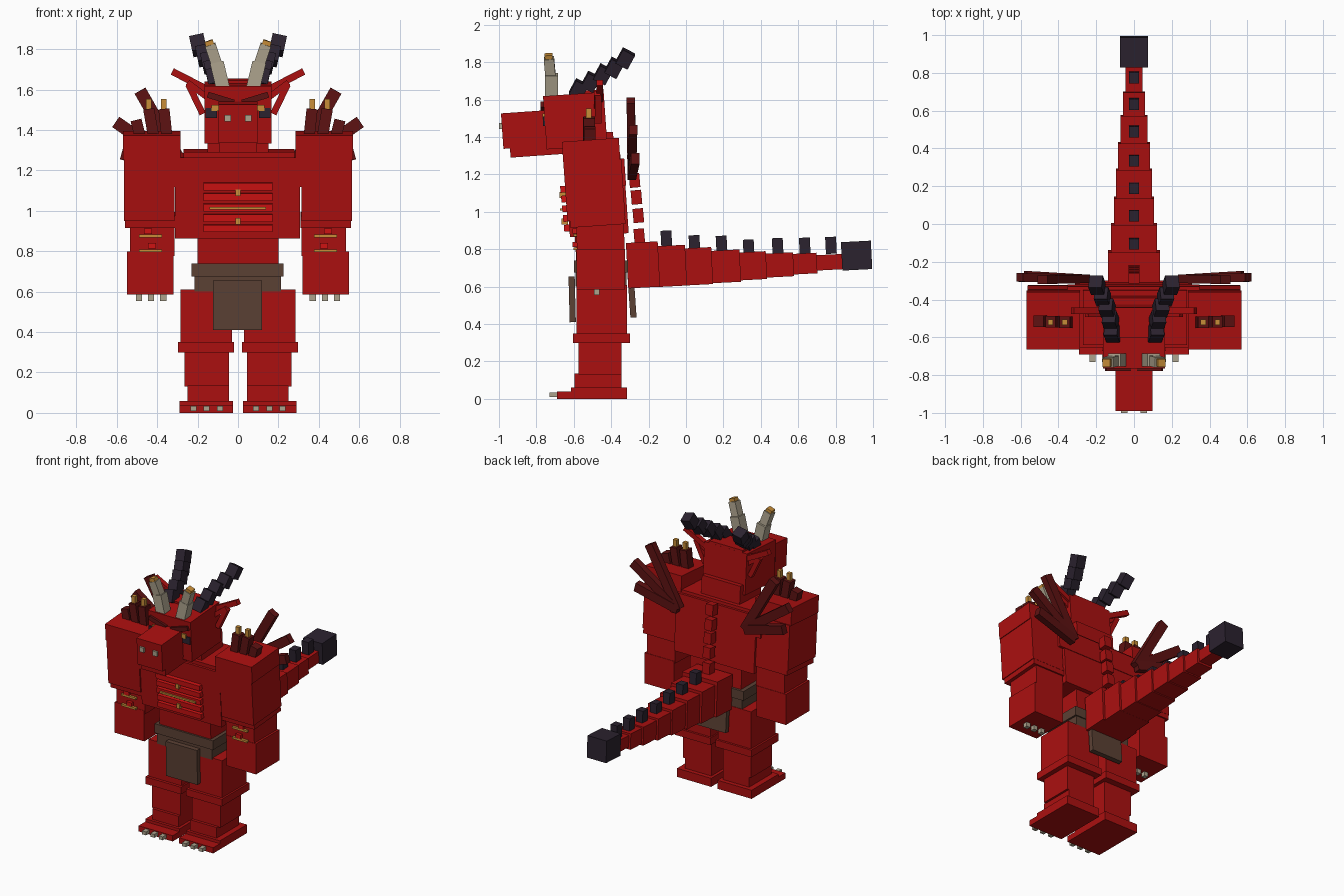
import bpy, bmesh, math
from mathutils import Matrix, Vector

if "Cube" in bpy.data.objects:
    bpy.data.objects.remove(bpy.data.objects["Cube"])


def material(name, rgb):
    m = bpy.data.materials.new(name)
    m.diffuse_color = (*rgb, 1)
    m.use_nodes = True
    m.node_tree.nodes["Principled BSDF"].inputs["Base Color"].default_value = m.diffuse_color
    return m


RED = material("red hide", (0.41, 0.005, 0.005))
BRIGHT = material("bright red plates", (0.62, 0.006, 0.006))
DARK = material("dark red spines", (0.11, 0.006, 0.006))
BLACK = material("black horn", (0.024, 0.016, 0.028))
BONE = material("bone", (0.42, 0.37, 0.27))
GOLD = material("gold", (0.58, 0.27, 0.04))
LEATHER = material("brown leather", (0.105, 0.052, 0.034))


def make(name, matrix, mat):
    bm = bmesh.new()
    bmesh.ops.create_cube(bm, size=1, matrix=matrix)
    if matrix.determinant() < 0:
        bmesh.ops.reverse_faces(bm, faces=bm.faces[:])
    me = bpy.data.meshes.new(name)
    bm.to_mesh(me)
    bm.free()
    me.materials.append(mat)
    bpy.context.collection.objects.link(bpy.data.objects.new(name, me))


def place(name, matrix, mat, pair):
    """Make one part, or a mirrored pair."""
    if pair:
        make("right_" + name, matrix, mat)
        make("left_" + name, Matrix.Scale(-1, 4, (1, 0, 0)) @ matrix, mat)
    else:
        make(name, matrix, mat)


def box(name, x, y, z, mat, pair=False, tilt=0, roll=0):
    """Box from ranges; tilt in degrees about x, roll about y."""
    c = Vector([(a + b) / 2 for a, b in (x, y, z)])
    s = [b - a for a, b in (x, y, z)]
    m = (Matrix.Translation(c) @ Matrix.Rotation(math.radians(roll), 4, 'Y')
         @ Matrix.Rotation(math.radians(tilt), 4, 'X') @ Matrix.Diagonal((*s, 1)))
    place(name, m, mat, pair)


def bar(name, p, q, w, d, mat, pair=True):
    """Square bar from p to q, width w, depth d (along y where possible)."""
    p, q = Vector(p), Vector(q)
    axis = (q - p).normalized()
    side = Vector((0, 1, 0)).cross(axis)
    if side.length < 0.3:
        side = Vector((1, 0, 0))
    side = (side - axis * side.dot(axis)).normalized()
    depth = axis.cross(side)
    rot = Matrix((side, depth, axis)).transposed().to_4x4()
    m = (Matrix.Translation((p + q) / 2) @ rot
         @ Matrix.Diagonal((w, d, (q - p).length, 1)))
    place(name, m, mat, pair)


# Legs and feet
box("heel", (.025, .29), (-.615, -.315), (0, .06), RED, True)
box("toe_plate", (.025, .29), (-.69, -.60), (0, .04), RED, True)
for i, x in enumerate((.09, .155, .22)):
    box(f"toe_claw_{i}", (x - .015, x + .015), (-.73, -.68), (.01, .034), BONE, True)
box("ankle", (.045, .25), (-.595, -.345), (.06, .135), RED, True)
box("shin", (.045, .265), (-.575, -.345), (.13, .31), RED, True)
box("knee", (.02, .298), (-.605, -.30), (.30, .35), RED, True)
box("thigh", (.03, .285), (-.585, -.315), (.35, .61), RED, True)
box("hips", (-.2, .2), (-.575, -.33), (.58, .70), RED)

# Belt and cloth flaps
box("belt", (-.23, .225), (-.60, -.31), (.675, .74), LEATHER)
box("belt_lower", (-.215, .212), (-.592, -.318), (.60, .68), LEATHER)
box("front_flap", (-.123, .12), (-.625, -.592), (.41, .655), LEATHER, tilt=1.5)
box("back_flap", (-.123, .12), (-.305, -.272), (.435, .66), LEATHER, tilt=4)

# Torso leans slightly forward
box("belly", (-.2, .2), (-.59, -.33), (.70, .90), RED, tilt=3)
box("lower_chest", (-.313, .308), (-.63, -.315), (.875, 1.14), RED, tilt=4)
box("upper_chest", (-.353, .348), (-.65, -.325), (1.13, 1.275), RED, tilt=4)
box("collar", (-.27, .28), (-.64, -.35), (1.265, 1.298), RED, tilt=3)
for i in range(5):
    z = 1.122 - i * .052
    box(f"chest_plate_{i}", (-.17, .17), (-.672 + i * .005, -.60), (z - .018, z + .018),
        BRIGHT, tilt=4)
box("chest_gold_strip", (-.14, .138), (-.674, -.64), (1.006, 1.018), GOLD)
for i, z in enumerate((1.09, .948)):
    box(f"chest_gold_stud_{i}", (-.012, .012), (-.676 + i * .01, -.63), (z - .016, z + .016), GOLD)

# Arms
box("shoulder", (.285, .57), (-.66, -.355), (1.265, 1.385), RED, True, tilt=4)
box("upper_arm", (.315, .565), (-.645, -.335), (.96, 1.27), RED, True, tilt=4)
box("elbow", (.31, .56), (-.62, -.325), (.925, .985), RED, True, tilt=4)
box("forearm", (.315, .535), (-.585, -.33), (.78, .94), RED, True, tilt=2)
box("hand", (.32, .55), (-.585, -.325), (.585, .80), RED, True)
for i, x in enumerate((.37, .43, .49)):
    box(f"finger_claw_{i}", (x - .015, x + .015), (-.492, -.462), (.555, .59), BONE, True)
for i, z in enumerate((.875, .803)):
    box(f"bracer_strip_{i}", (.375, .49), (-.602, -.57), (z - .007, z + .007), GOLD, True)
    x = (.445, .425)[i]
    box(f"bracer_plate_{i}", (x - .02, x + .02), (-.606, -.57), (z + .01, z + .037), BRIGHT, True)

# Shoulder spikes
for i, (xa, xb, zb) in enumerate(((.32, .367, 1.505), (.385, .442, 1.505), (.45, .505, 1.45))):
    y = -.52 + i * .003
    bar(f"shoulder_spike_{i}", (xa + .03, y, 1.35), (xb, y, zb), .055, .06, DARK)
    if i < 2:
        box(f"shoulder_spike_tip_{i}", (xb - .014, xb + .014), (-.534, -.506), (1.5, 1.553), GOLD, True)

# Back fans
for i, (x, z) in enumerate(((.485, 1.595), (.605, 1.44), (.575, 1.285))):
    y = -.295 + i * .012
    bar(f"fan_ray_{i}", (.26, -.29, 1.20), (x, y, z), .062, .045, DARK)

# Red ridge down the back
for i, (y, z) in enumerate(((-.25, .872), (-.255, .98), (-.265, 1.078), (-.275, 1.168), (-.285, 1.27))):
    box(f"back_ridge_{i}", (-.028, .028), (y - .028, y + .028), (z - .038, z + .038), RED, tilt=5)

# Tail: tapering boxes with spikes on top
edges = (-.315, -.155, -.01, .13, .28, .42, .565, .69, .85)
widths = (.138, .122, .107, .095, .084, .071, .059, .045)
lows = (.595, .602, .61, .622, .637, .652, .668, .69)
highs = (.838, .82, .808, .795, .786, .78, .778, .772)
for i, w in enumerate(widths):
    box(f"tail_segment_{i}", (-w, w), (edges[i], edges[i + 1] + .01), (lows[i], highs[i]), RED, tilt=3)
box("tail_tip", (-.075, .075), (.832, .992), (.69, .842), BLACK, tilt=3)
tops = (.90, .875, .872, .852, .86, .862, .866)
for i, (y, z) in enumerate(zip((-.105, .045, .19, .335, .49, .635, .775), tops)):
    box(f"tail_spike_{i}", (-.026, .026), (y - .029, y + .029), (z - .09, z), BLACK, tilt=3)

# Neck and head
box("neck", (-.15, .15), (-.62, -.385), (1.27, 1.42), RED, tilt=4)
box("head", (-.165, .165), (-.755, -.43), (1.345, 1.63), RED, tilt=4)
box("head_crest", (-.13, .13), (-.60, -.44), (1.60, 1.65), RED, tilt=4)
box("snout", (-.097, .097), (-.983, -.74), (1.345, 1.535), RED, tilt=4)
box("jaw", (-.093, .093), (-.94, -.65), (1.30, 1.352), RED, tilt=4)
box("nostril", (.035, .068), (-1.0, -.97), (1.442, 1.475), BONE, True)
box("eye", (.09, .13), (-.768, -.74), (1.495, 1.525), GOLD, True)
box("eye_shadow", (.105, .16), (-.764, -.72), (1.46, 1.51), BLACK, True)
bar("brow", (.02, -.76, 1.535), (.15, -.76, 1.575), .03, .035, DARK)

# Side frills
bar("frill_upper", (.15, -.46, 1.60), (.325, -.46, 1.69), .035, .035, RED)
bar("frill_middle", (.15, -.475, 1.56), (.25, -.475, 1.635), .03, .035, RED)
bar("frill_lower", (.245, -.47, 1.625), (.175, -.47, 1.48), .032, .035, RED)

# Bone horns with gold tips
bar("bone_horn_base", (.075, -.72, 1.61), (.105, -.72, 1.735), .068, .07, BONE)
bar("bone_horn_top", (.10, -.723, 1.71), (.138, -.733, 1.822), .055, .055, BONE)
bar("bone_horn_tip", (.135, -.733, 1.81), (.146, -.735, 1.842), .042, .042, GOLD)

# Dark horns sweeping back in steps
path = ((.115, -.575, 1.655), (.125, -.51, 1.695), (.142, -.445, 1.735),
        (.167, -.385, 1.77), (.196, -.325, 1.82))
for i, (x, y, z) in enumerate(path):
    box(f"dark_horn_{i}", (x - .036, x + .036), (y - .036, y + .036), (z - .042, z + .042),
        BLACK, True, tilt=-28, roll=12)
